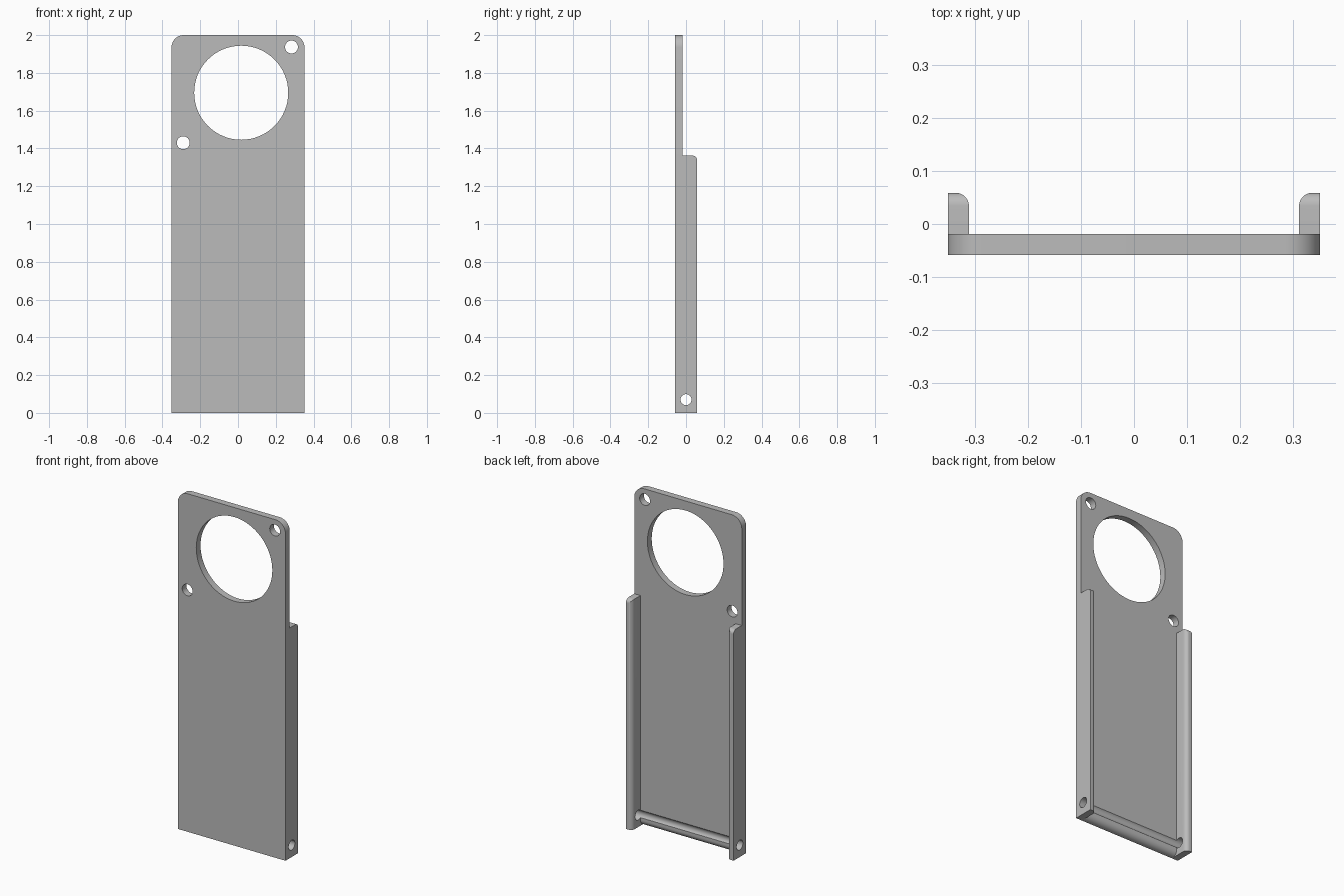
import bpy
import bmesh
from math import pi
from mathutils import Matrix, Vector

W, D, T = 0.352, 0.059, 0.04     # half width, half depth, plate thickness

cube = bpy.data.objects.get("Cube")
if cube:
    bpy.data.objects.remove(cube)

grey = bpy.data.materials.new("plain_grey")
grey.use_nodes = True
colour = (0.5, 0.5, 0.5, 1)
grey.diffuse_color = colour
grey.node_tree.nodes["Principled BSDF"].inputs["Base Color"].default_value = colour


def finish(name, bm):
    bmesh.ops.recalc_face_normals(bm, faces=bm.faces)
    mesh = bpy.data.meshes.new(name)
    bm.to_mesh(mesh)
    bm.free()
    mesh.materials.append(grey)
    ob = bpy.data.objects.new(name, mesh)
    bpy.context.collection.objects.link(ob)
    return ob


def box(lo, hi):
    bm = bmesh.new()
    lo, hi = Vector(lo), Vector(hi)
    size = Matrix.Diagonal((*(hi - lo), 1))
    bmesh.ops.create_cube(bm, size=1, matrix=Matrix.Translation((lo + hi) / 2) @ size)
    return bm


def round_edges(bm, test, radius):
    edges = [e for e in bm.edges if test(*(v.co for v in e.verts))]
    bmesh.ops.bevel(bm, geom=edges, offset=radius, segments=10, profile=0.5,
                    affect='EDGES', clamp_overlap=False)


def combine(body, tool, operation):
    mod = body.modifiers.new(tool.name, 'BOOLEAN')
    mod.object, mod.operation, mod.solver = tool, operation, 'EXACT'
    bpy.context.view_layer.objects.active = body
    bpy.ops.object.modifier_apply(modifier=mod.name)
    bpy.data.objects.remove(tool)


def drill(body, centre, radius, length, axis):
    bm = bmesh.new()
    turn = Matrix.Rotation(pi / 2, 4, axis)
    bmesh.ops.create_cone(bm, cap_ends=True, segments=64, radius1=radius, radius2=radius,
                          depth=length, matrix=Matrix.Translation(centre) @ turn)
    cutter = finish("drill", bm)
    cutter.hide_render = True
    combine(body, cutter, 'DIFFERENCE')


# Plate: rounded top corners and rounded lower back edge
back = T - D
bm = box((-W, -D, 0), (W, back, 2))
round_edges(bm, lambda a, b: min(a.z, b.z) > 1.9 and abs(a.x - b.x) < 0.01, 0.065)
round_edges(bm, lambda a, b: max(a.z, b.z) < 0.01 and min(a.y, b.y) > back - 0.01, 0.035)
body = finish("holder_body", bm)

# Side rails: inner back edge and top back edge rounded
for side, name in ((1, "left_rail"), (-1, "right_rail")):
    bm = box((W - T, 0.004 - D, 0), (W, D, 1.362))
    round_edges(bm, lambda a, b: min(a.y, b.y) > D - 0.01
                and (max(a.x, b.x) < W - 0.01 or min(a.z, b.z) > 1.3), 0.025)
    if side < 0:
        bmesh.ops.scale(bm, vec=(-1, 1, 1), verts=bm.verts)
    combine(body, finish(name, bm), 'UNION')

# Large opening, two screw holes and the cross pin bore
drill(body, (0.017, back, 1.695), 0.249, 0.3, 'X')
drill(body, (0.283, back, 1.937), 0.034, 0.3, 'X')
drill(body, (-0.29, back, 1.43), 0.034, 0.3, 'X')
drill(body, (0, 0, 0.07), 0.029, 1, 'Y')

bpy.ops.object.select_all(action='DESELECT')
body.select_set(True)
bpy.context.view_layer.objects.active = body
bpy.ops.object.shade_smooth_by_angle(angle=pi / 6)
